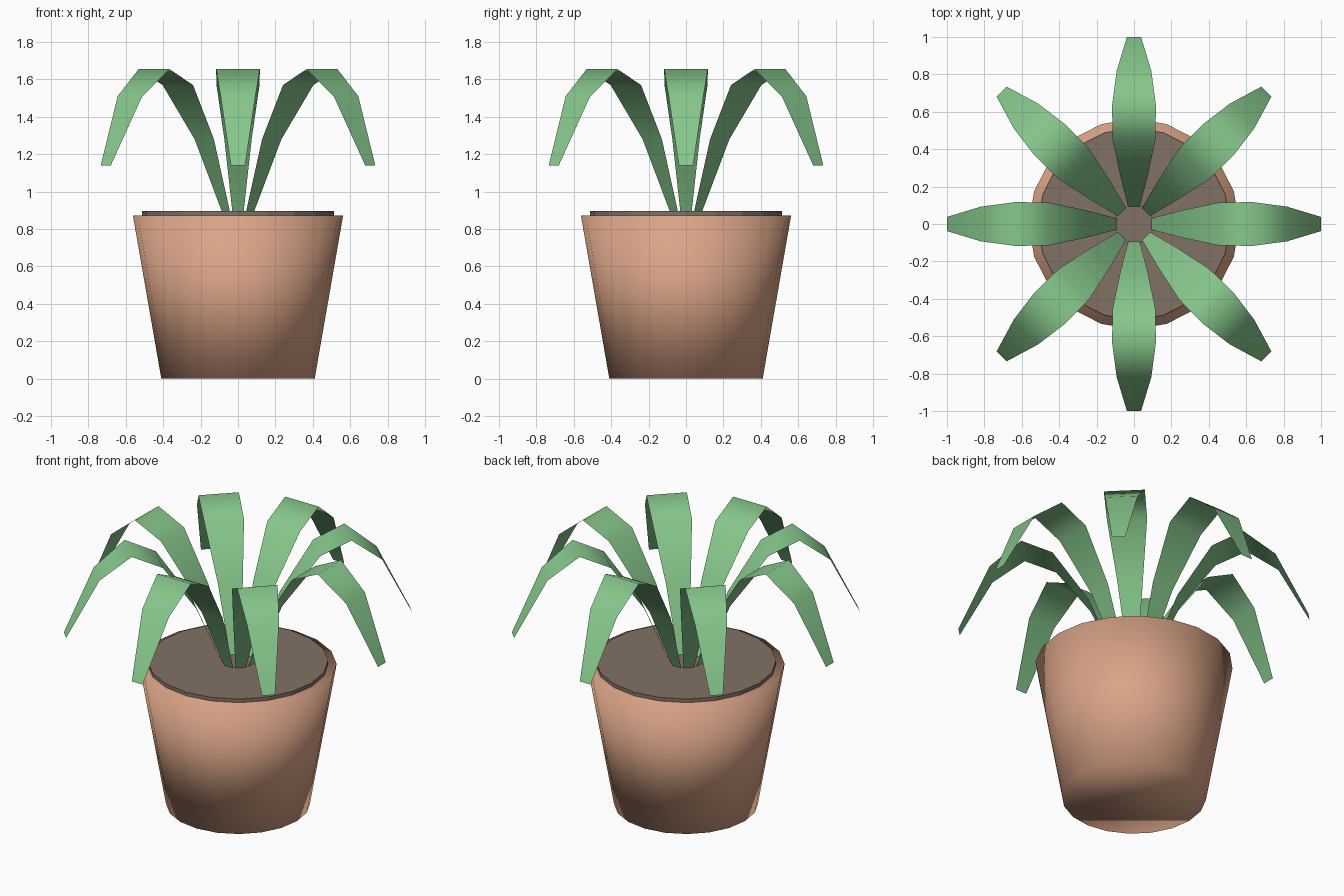
import bpy
import bmesh
from math import pi, sin, cos

cube = bpy.data.objects.get("Cube")
if cube:
    bpy.data.objects.remove(cube, do_unlink=True)


def make_material(name, rgb):
    mat = bpy.data.materials.new(name)
    mat.use_nodes = True
    color = (*rgb, 1.0)
    mat.diffuse_color = color
    mat.node_tree.nodes["Principled BSDF"].inputs["Base Color"].default_value = color
    return mat


def add_object(name, bm, mat, smooth_rule):
    for face in bm.faces:
        face.smooth = smooth_rule(face)
    mesh = bpy.data.meshes.new(name)
    bm.to_mesh(mesh)
    bm.free()
    mesh.materials.append(mat)
    obj = bpy.data.objects.new(name, mesh)
    bpy.context.collection.objects.link(obj)
    return obj


def frustum(name, bottom_r, top_r, z0, z1, mat, smooth_rule, sides=20):
    bm = bmesh.new()
    rings = []
    for r, z in ((bottom_r, z0), (top_r, z1)):
        angles = [2 * pi * i / sides for i in range(sides)]
        rings.append([bm.verts.new((r * cos(a), r * sin(a), z)) for a in angles])
    low, high = rings
    for i in range(sides):
        j = (i + 1) % sides
        bm.faces.new((low[i], low[j], high[j], high[i]))
    bm.faces.new(low[::-1])
    bm.faces.new(high)
    return add_object(name, bm, mat, smooth_rule)


def leaf(name, profile, angle, mat):
    bm = bmesh.new()
    previous = None
    for r, z, w in profile:
        pair = [bm.verts.new((r * cos(angle) - s * w * sin(angle),
                              r * sin(angle) + s * w * cos(angle), z))
                for s in (-1, 1)]
        if previous:
            bm.faces.new((previous[0], pair[0], pair[1], previous[1]))
        previous = pair
    return add_object(name, bm, mat, lambda face: True)


terracotta = make_material("terracotta", (0.70, 0.37, 0.24))
earth = make_material("brown earth", (0.22, 0.165, 0.13))
green = make_material("leaf green", (0.24, 0.57, 0.26))

# Tapered pot, softly shaded all over
frustum("pot", 0.41, 0.562, 0, 0.873, terracotta, lambda face: True)

# Soil disc standing slightly proud of the rim
frustum("soil", 0.513, 0.513, 0.80, 0.896, earth, lambda face: False)

# Eight arching leaves: radius, height, half width from base to tip
LEAF_PROFILE = [(0.09, 0.89, 0.03), (0.255, 1.28, 0.073), (0.455, 1.57, 0.115),
                (0.635, 1.655, 0.117), (0.817, 1.51, 0.093), (1.0, 1.14, 0.038)]
for i in range(8):
    leaf(f"leaf_{i + 1}", LEAF_PROFILE, i * pi / 4, green)
